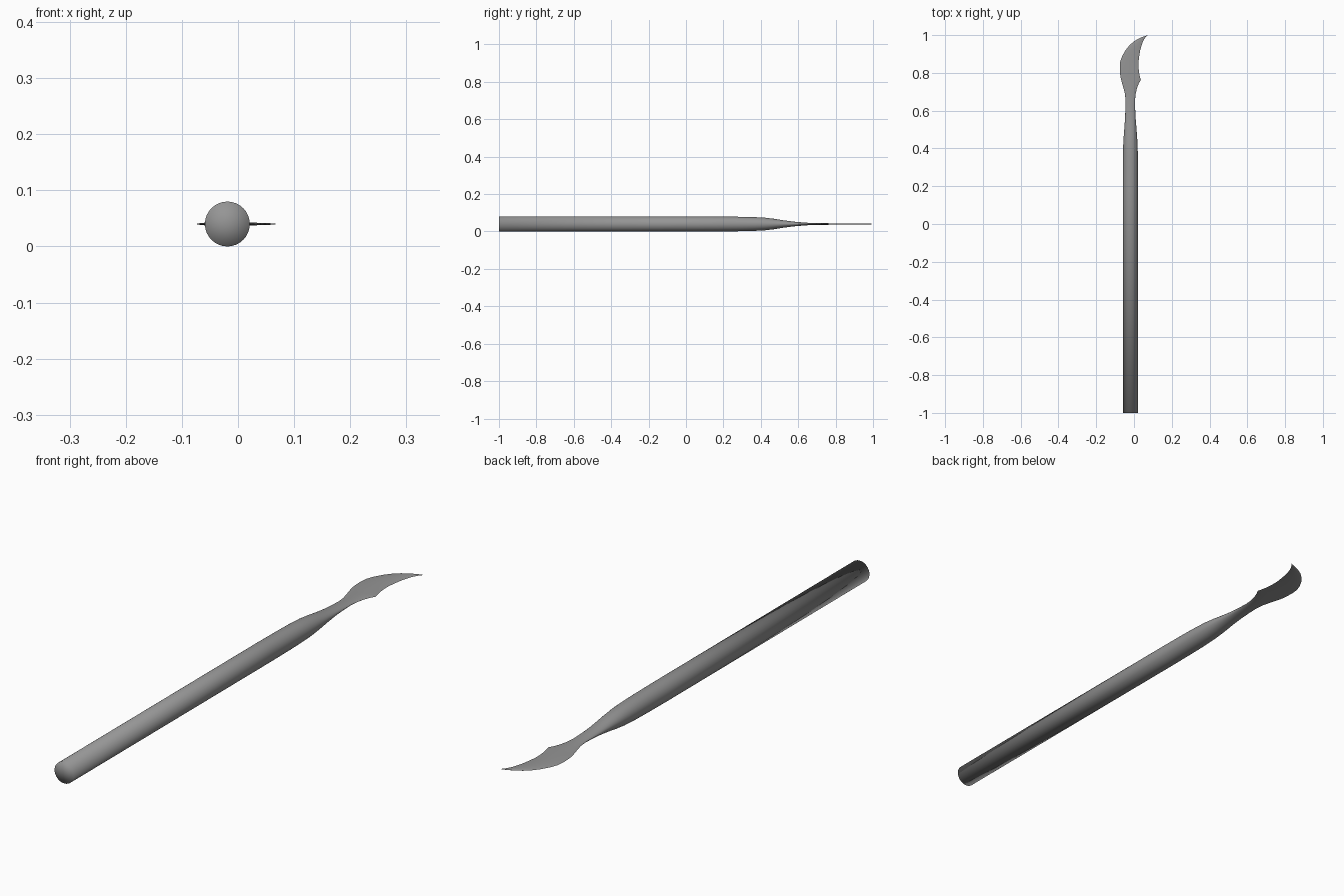
import bpy, bmesh, math

if "Cube" in bpy.data.objects:
    bpy.data.objects.remove(bpy.data.objects["Cube"])

SIDES = 32
ZC = 0.04
# stations along the tool: y, left x, right x, half thickness
STATIONS = [
    (-1.0, -.059, .021, .04), (.18, -.059, .021, .04), (.30, -.059, .021, .0385),
    (.36, -.0585, .0205, .037), (.42, -.057, .019, .034), (.47, -.054, .016, .028),
    (.52, -.050, .012, .020), (.57, -.047, .008, .013), (.62, -.045, .006, .009),
    (.66, -.045, .006, .006), (.69, -.048, .009, .005), (.72, -.056, .016, .0045),
    (.745, -.063, .026, .0042), (.763, -.068, .036, .004), (.78, -.072, .031, .004),
    (.80, -.074, .027, .004), (.83, -.075, .024, .0038), (.86, -.073, .024, .0036),
    (.89, -.062, .028, .0034), (.92, -.045, .033, .0032), (.945, -.025, .040, .003),
    (.965, -.003, .047, .0026), (.98, .021, .055, .002), (.991, .046, .063, .0015),
]

mat = bpy.data.materials.new("grey metal")
mat.diffuse_color = (0.3, 0.3, 0.3, 1)
mat.use_nodes = True
mat.node_tree.nodes["Principled BSDF"].inputs["Base Color"].default_value = mat.diffuse_color

bm = bmesh.new()

# lofted handle that flattens into the lens-shaped blade
rings = []
for y, left, right, t in STATIONS:
    blend = min(max((y - .6) / .15, 0), 1)
    power = 1 + .5 * blend
    ring = []
    for i in range(SIDES):
        a = math.tau * i / SIDES
        s = math.sin(a)
        z = ZC + t * math.copysign(abs(s) ** power, s)
        ring.append(bm.verts.new(((left + right) / 2 + (right - left) / 2 * math.cos(a), y, z)))
    rings.append(ring)
for a, b in zip(rings, rings[1:]):
    for i in range(SIDES):
        j = (i + 1) % SIDES
        bm.faces.new((a[i], a[j], b[j], b[i]))

# butt end and pointed tip
butt = bm.verts.new((-.019, -1, ZC))
tip = bm.verts.new((.072, 1, ZC))
for i in range(SIDES):
    j = (i + 1) % SIDES
    bm.faces.new((butt, rings[0][j], rings[0][i]))
    bm.faces.new((tip, rings[-1][i], rings[-1][j]))
bmesh.ops.recalc_face_normals(bm, faces=bm.faces[:])

# smooth everywhere except along the two cutting edges
for f in bm.faces:
    f.smooth = True
for a, b in zip(rings, rings[1:]):
    if a[0].co.y > .65:
        for k in (0, SIDES // 2):
            bm.edges.get((a[k], b[k])).smooth = False

mesh = bpy.data.meshes.new("carving_tool")
bm.to_mesh(mesh)
bm.free()
mesh.materials.append(mat)
obj = bpy.data.objects.new("carving_tool", mesh)
bpy.context.collection.objects.link(obj)
